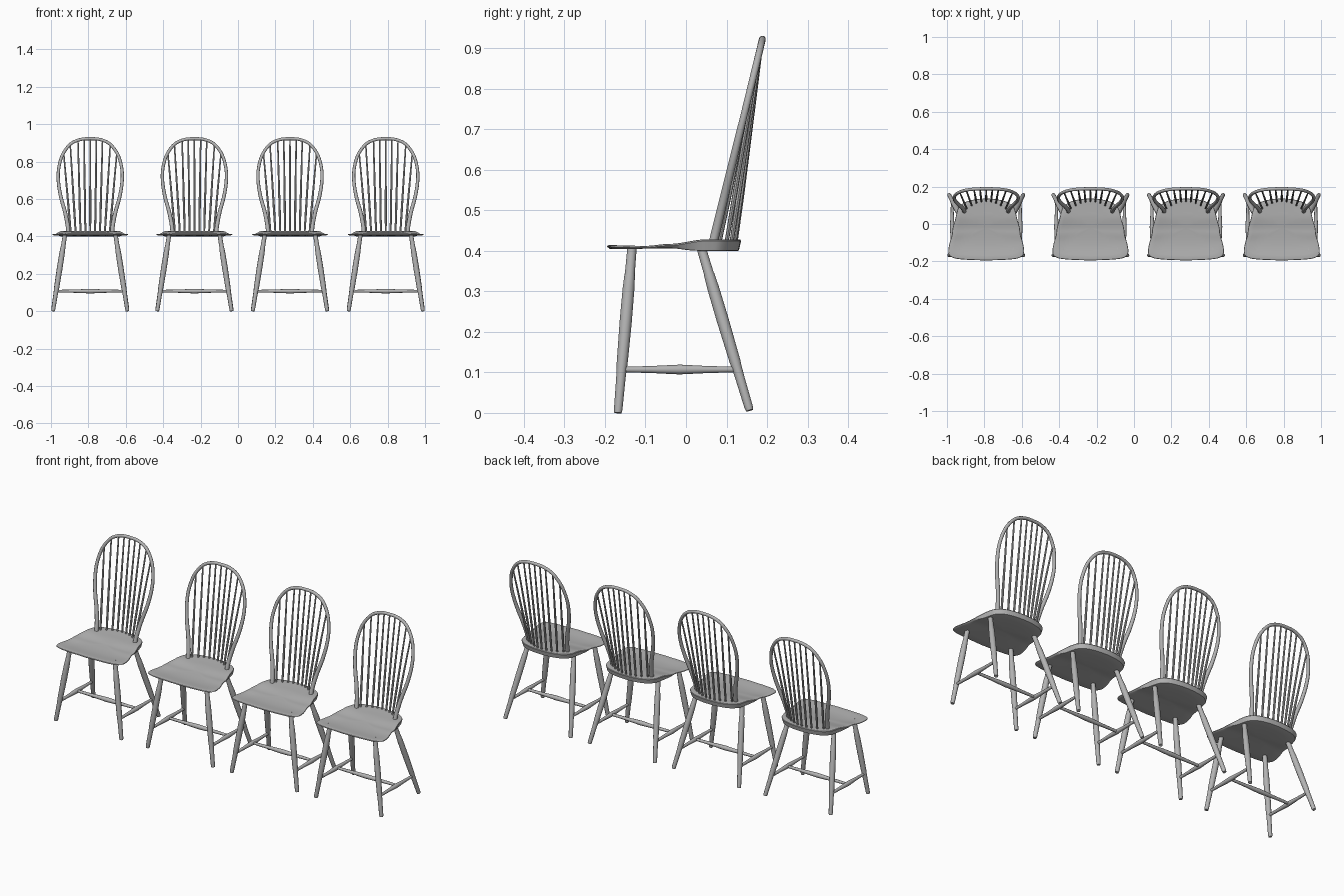
import bpy, bmesh, math
from mathutils import Vector

if "Cube" in bpy.data.objects:
    bpy.data.objects.remove(bpy.data.objects["Cube"])

grey = bpy.data.materials.new("painted_grey")
grey.use_nodes = True
COLOR = (0.45, 0.45, 0.45, 1)
grey.diffuse_color = COLOR
grey.node_tree.nodes["Principled BSDF"].inputs["Base Color"].default_value = COLOR

CHAIR_X = (-0.79, -0.233, 0.278, 0.79)


def place(name, bm):
    """Finish one part and put a linked copy of it in every chair."""
    bmesh.ops.recalc_face_normals(bm, faces=bm.faces)
    mesh = bpy.data.meshes.new(name)
    bm.to_mesh(mesh)
    bm.free()
    mesh.materials.append(grey)
    mesh.shade_smooth()
    mesh.set_sharp_from_angle(angle=math.radians(40))
    for n, x in enumerate(CHAIR_X, 1):
        obj = bpy.data.objects.new(f"{name}_{n}", mesh)
        obj.location.x = x
        bpy.context.collection.objects.link(obj)


def smooth_path(points, steps=5):
    """Catmull-Rom curve through the points."""
    pts = [Vector(p) for p in points]
    pts = [2 * pts[0] - pts[1]] + pts + [2 * pts[-1] - pts[-2]]
    out = []
    for a, b, c, d in zip(pts, pts[1:], pts[2:], pts[3:]):
        for i in range(steps):
            t = i / steps
            out.append(0.5 * (2 * b + (c - a) * t + (2 * a - 5 * b + 4 * c - d) * t ** 2
                              + (3 * b - a - 3 * c + d) * t ** 3))
    return out + [pts[-2]]


def bridge(bm, a, b):
    for i in range(len(a)):
        j = (i + 1) % len(a)
        bm.faces.new((a[i], a[j], b[j], b[i]))


def tube(name, path, radii, side, sides=12):
    """Sweep a circle along a path; side is a reference direction across it."""
    bm = bmesh.new()
    rings = []
    for i, p in enumerate(path):
        along = (path[min(i + 1, len(path) - 1)] - path[max(i - 1, 0)]).normalized()
        u = along.cross(Vector(side)).normalized()
        v = along.cross(u)
        rings.append([bm.verts.new(p + radii[i] * (math.cos(a) * u + math.sin(a) * v))
                      for a in (2 * math.pi * k / sides for k in range(sides))])
    for a, b in zip(rings, rings[1:]):
        bridge(bm, a, b)
    bm.faces.new(rings[0])
    bm.faces.new(rings[-1])
    place(name, bm)


def turned(name, start, end, profile, side=(1, 0, 0), sides=12):
    """Straight turned part; profile lists (fraction along, radius)."""
    start, end = Vector(start), Vector(end)
    tube(name, [start.lerp(end, t) for t, r in profile],
         [r for t, r in profile], side, sides)


def level(y, table):
    """Height at depth y, eased between table entries."""
    for (y0, z0), (y1, z1) in zip(table, table[1:]):
        if y <= y1:
            t = max(0, (y - y0) / (y1 - y0))
            return z0 + (z1 - z0) * t * t * (3 - 2 * t)
    return table[-1][1]


# Seat: shield outline, thin scooped front and thick back
half = smooth_path([(0, -.195, 0), (.12, -.19, 0), (.18, -.18, 0), (.202, -.155, 0),
                    (.198, -.11, 0), (.184, -.06, 0), (.179, -.02, 0), (.166, .025, 0),
                    (.158, .06, 0), (.146, .09, 0), (.11, .118, 0), (.055, .132, 0),
                    (0, .136, 0)], 4)
outline = half + [Vector((-p.x, p.y, 0)) for p in reversed(half[1:-1])]
TOP = ((-.2, .414), (-.1, .412), (-.04, .417), (.05, .428))
BOTTOM = ((-.2, .404), (-.1, .405), (-.05, .407), (.03, .4))
mid = Vector((0, -.02, 0))
bm = bmesh.new()


def seat_ring(scale, table, dish):
    ring = []
    for p in outline:
        q = mid + (p - mid) * scale
        ring.append(bm.verts.new((q.x, q.y, level(q.y, table) - dish)))
    return ring


layers = [seat_ring(s, TOP, d) for s, d in
          ((.08, .004), (.3, .004), (.5, .004), (.7, .003), (.85, .001), (.97, 0), (.99, .001))]
layers.append(seat_ring(1, TOP, .004))
layers += [seat_ring(s, BOTTOM, d) for s, d in
           ((.965, -.001), (.95, 0), (.7, 0), (.4, 0), (.08, 0))]
for a, b in zip(layers, layers[1:]):
    bridge(bm, a, b)
bm.faces.new(layers[0])
bm.faces.new(layers[-1])
place("seat", bm)


# Bent back bow, leaning backwards
def lean(z):
    return .067 + (z - .42) * .242


bow_half = [(.117, .415), (.121, .46), (.135, .53), (.157, .61), (.17, .69), (.169, .76),
            (.149, .834), (.107, .892), (.055, .917), (0, .922)]
bow_points = bow_half + [(-x, z) for x, z in reversed(bow_half[:-1])]
bow = smooth_path([(x, lean(z), z) for x, z in bow_points])
tube("back_bow", bow, [.0085 + .0025 * min(1, max(0, (.75 - p.z) / .3)) for p in bow],
     (0, 1, -.242))

# Fan of spindles from the seat arc to the bow
for i in range(-4, 5):
    x = .026 * i
    base = (x, .122 - .04 * (i / 4) ** 2, .418)
    tip = min((p for p in bow if p.z > .76), key=lambda p: abs(p.x - .0355 * i))
    turned(f"spindle_{i + 5}", base, tip,
           ((0, .005), (.25, .006), (.6, .005), (1, .0038)), sides=8)

# Turned legs and side stretchers, mirrored left and right
LEG = ((0, .009), (.02, .0105), (.2, .0115), (.27, .0125), (.3, .0135), (.55, .015),
       (.75, .0145), (.83, .013), (.84, .0122), (1, .0115))
STRETCHER = ((0, .007), (.25, .0085), (.42, .011), (.5, .012), (.58, .011),
             (.75, .0085), (1, .007))
for s, label in ((1, "left"), (-1, "right")):
    turned(f"front_leg_{label}", (.199 * s, -.168, 0), (.135 * s, -.133, .409), LEG)
    turned(f"back_leg_{label}", (.199 * s, .157, .006), (.135 * s, .037, .409), LEG)
    turned(f"side_stretcher_{label}", (.182 * s, -.157, .107), (.182 * s, .126, .107), STRETCHER)

# Stretcher joining the two sides
turned("cross_stretcher", (-.18, -.01, .107), (.18, -.01, .107), STRETCHER, (0, 1, 0))
